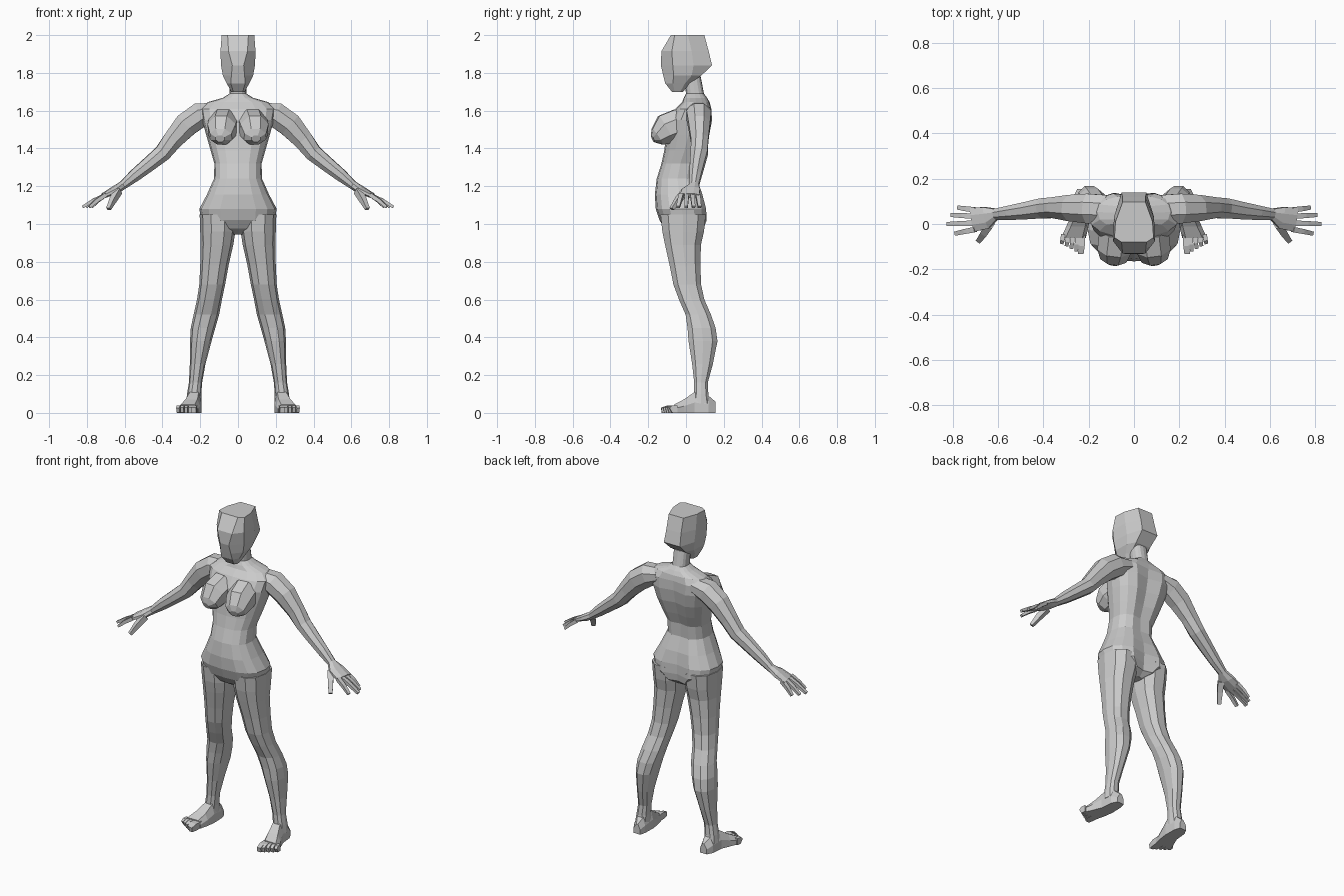
import bpy, bmesh, math
from mathutils import Vector

grey = bpy.data.materials.new("plain_grey")
grey.diffuse_color = (0.6, 0.6, 0.6, 1)


def loft(name, rings, mirror=False):
    """Skin a list of equal-length point rings, capped at both ends."""
    bm = bmesh.new()
    vs = [[bm.verts.new(p) for p in r] for r in rings]
    n = len(vs[0])
    for a, b in zip(vs, vs[1:]):
        for i in range(n):
            j = (i + 1) % n
            bm.faces.new((a[i], a[j], b[j], b[i]))
    bm.faces.new(vs[0])
    bm.faces.new(vs[-1])
    bmesh.ops.recalc_face_normals(bm, faces=bm.faces)
    me = bpy.data.meshes.new(name)
    bm.to_mesh(me)
    bm.free()
    me.materials.append(grey)
    ob = bpy.data.objects.new(name, me)
    bpy.context.collection.objects.link(ob)
    if mirror:
        ob.modifiers.new("mirror", 'MIRROR')
    return ob


def power(v, p):
    return math.copysign(abs(v) ** p, v)


def flat_ring(z, x0, x1, y0, y1, n, groove=0.0, p=0.8):
    """Horizontal rounded section; groove pushes the rear centre point in."""
    out = []
    for i in range(n):
        a = math.tau * i / n
        x = (x0 + x1) / 2 + (x1 - x0) / 2 * power(math.cos(a), p)
        y = (y0 + y1) / 2 + (y1 - y0) / 2 * power(math.sin(a), p)
        if i == n // 4:
            y -= groove
        out.append((x, y, z))
    return out


def tube(name, rows, n=8):
    """Mirrored limb along a path; rows are x, y, z, thickness, breadth."""
    pts = [Vector(r[:3]) for r in rows]
    rings = []
    for k, (c, r) in enumerate(zip(pts, rows)):
        d = (pts[min(k + 1, len(pts) - 1)] - pts[max(k - 1, 0)]).normalized()
        side = d.cross(Vector((0, 0, 1))).normalized()
        up = side.cross(d)
        g = 1.414 if n == 4 else 1.04
        rings.append([c + side * (g * r[4] * math.cos(math.tau * (i + .5) / n))
                      + up * (g * r[3] * math.sin(math.tau * (i + .5) / n))
                      for i in range(n)])
    return loft(name, rings, True)


# Torso and neck: z, half width, front y, back y, spine groove
torso = [(.945, .03, -.06, .05, 0), (.975, .12, -.11, .10, .02),
         (1.02, .195, -.14, .117, .03), (1.08, .205, -.16, .115, .025),
         (1.155, .165, -.165, .095, .012), (1.24, .127, -.155, .065, .01),
         (1.32, .125, -.13, .07, .015), (1.39, .145, -.115, .10, .02),
         (1.47, .168, -.105, .13, .025), (1.55, .19, -.09, .145, .025),
         (1.61, .20, -.055, .14, .015), (1.645, .16, -.02, .125, 0),
         (1.668, .08, -.012, .112, 0), (1.69, .045, .0, .095, 0),
         (1.78, .045, -.01, .078, 0)]
loft("torso", [flat_ring(z, -w, w, f, b, 16, g) for z, w, f, b, g in torso])

# Head: z, front facet, side, rear facet half widths, then four depths
head = [(1.70, .025, .036, .02, -.075, -.06, -.03, -.015),
        (1.745, .038, .06, .04, -.11, -.07, -.005, .02),
        (1.785, .035, .08, .05, -.12, -.065, .03, .08),
        (1.84, .03, .09, .055, -.133, -.07, .04, .138),
        (1.915, .05, .093, .05, -.13, -.075, .03, .12),
        (2.0, .055, .086, .05, -.08, -.06, .01, .097)]
loft("head", [[(a, f, z), (w, m, z), (w * .95, k, z), (b, r, z),
               (-b, r, z), (-w * .95, k, z), (-w, m, z), (-a, f, z)]
              for z, a, w, b, f, m, k, r in head])

# Breasts
tube("breast", [(.075, -.03, 1.53, .085, .08), (.085, -.105, 1.50, .085, .078),
                (.09, -.152, 1.462, .052, .06), (.095, -.176, 1.452, .02, .025)])

# Legs: z, inner x, outer x, front y, back y
legs = [(1.05, .01, .203, -.14, .11), (.96, .014, .20, -.13, .10),
        (.89, .025, .198, -.115, .083), (.78, .05, .20, -.09, .08),
        (.68, .068, .205, -.07, .083), (.60, .085, .217, -.04, .10),
        (.52, .10, .235, -.005, .135), (.45, .12, .25, .005, .16),
        (.38, .14, .254, .01, .17), (.26, .172, .255, .03, .145),
        (.16, .19, .26, .042, .117), (.10, .194, .27, .04, .12),
        (.05, .194, .275, .03, .13)]
loft("leg", [flat_ring(z, a, b, f, k, 10, p=.85) for z, a, b, f, k in legs], True)

# Feet: y, inner x, outer x, height
feet = [(.155, .205, .25, .06), (.12, .195, .268, .09), (.045, .193, .275, .11),
        (-.01, .20, .298, .072), (-.062, .213, .322, .045)]
loft("foot", [[(a, y, 0), (b, y, 0), (b, y, h * .5), (b - .02, y, h),
               (a + .015, y, h), (a, y, h * .5)] for y, a, b, h in feet], True)

# Toes, shortening outward
for i in range(5):
    x, w = .228 + .021 * i, .014 if i == 0 else .0095
    tip = -.13 + .012 * i
    tube(f"toe_{i + 1}", [(x, -.045, .02, .02, w),
                          (x + .003, (tip - .06) / 2, .02, .02, w),
                          (x + .006, tip, .014, .014, w * .85)], 4)

# Arms running into the palms
tube("arm", [(.12, .065, 1.60, .045, .065), (.20, .068, 1.578, .068, .068),
             (.275, .07, 1.525, .067, .06), (.345, .072, 1.445, .054, .048),
             (.40, .07, 1.375, .046, .046), (.47, .06, 1.318, .04, .04),
             (.545, .05, 1.258, .034, .033), (.61, .043, 1.205, .023, .026),
             (.65, .028, 1.18, .022, .05), (.712, .018, 1.15, .014, .055)])

# Fingers and thumb
fingers = [(.062, .775, .072), (.034, .805, .04), (.004, .823, 0), (-.024, .787, -.042)]
for i, (y, tx, ty) in enumerate(fingers):
    tube(f"finger_{i + 1}", [(.70, y, 1.155, .011, .012),
                             ((.705 + tx) / 2, (y + ty) / 2, 1.125, .01, .011),
                             (tx, ty, 1.09, .007, .009)], 4)
tube("thumb", [(.635, .0, 1.175, .018, .018), (.66, -.04, 1.13, .015, .015),
               (.685, -.075, 1.08, .009, .011)], 4)
